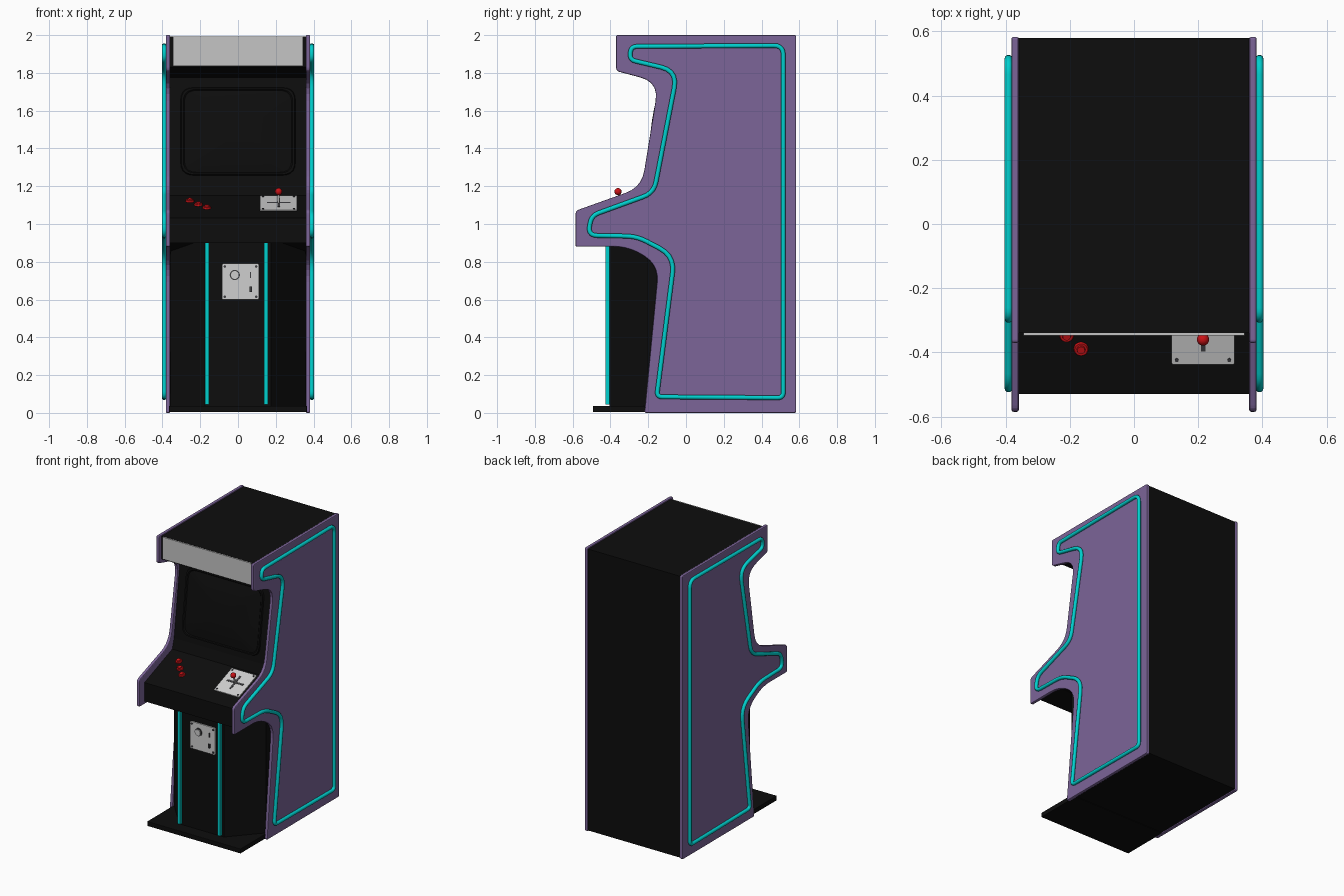
import bpy, bmesh, math
from mathutils import Vector, Matrix

if "Cube" in bpy.data.objects:
    bpy.data.objects.remove(bpy.data.objects["Cube"])


def material(name, rgb):
    m = bpy.data.materials.new(name)
    m.diffuse_color = (*rgb, 1)
    m.use_nodes = True
    m.node_tree.nodes["Principled BSDF"].inputs["Base Color"].default_value = m.diffuse_color
    return m


PURPLE = material("purple side", (0.20, 0.128, 0.315))
BLACK = material("cabinet black", (0.004, 0.004, 0.004))
CYAN = material("cyan tube", (0.0, 0.63, 0.62))
RED = material("control red", (0.60, 0.006, 0.008))
GREY = material("marquee grey", (0.56, 0.56, 0.56))
METAL = material("plate metal", (0.62, 0.62, 0.62))
DARK = material("dark fittings", (0.05, 0.05, 0.055))


def finish(name, bm, mat, matrix=None, smooth=False, bevel=0):
    bmesh.ops.recalc_face_normals(bm, faces=bm.faces)
    me = bpy.data.meshes.new(name)
    bm.to_mesh(me)
    bm.free()
    me.materials.append(mat)
    ob = bpy.data.objects.new(name, me)
    bpy.context.collection.objects.link(ob)
    if matrix is not None:
        ob.matrix_world = matrix
    if bevel:
        mod = ob.modifiers.new("soft edges", 'BEVEL')
        mod.width, mod.segments, mod.limit_method = bevel, 2, 'ANGLE'
    if smooth:
        bpy.ops.object.select_all(action='DESELECT')
        ob.select_set(True)
        bpy.context.view_layer.objects.active = ob
        bpy.ops.object.shade_smooth_by_angle(angle=math.radians(40))
    return ob


def rounded(corners, steps=5):
    """Round each (a, b, radius) corner of a closed outline."""
    out, n = [], len(corners)
    for i, (a, b, r) in enumerate(corners):
        p = Vector((a, b))
        if r == 0:
            out.append(p)
            continue
        u = Vector(corners[i - 1][:2]) - p
        v = Vector(corners[(i + 1) % n][:2]) - p
        t = min(r, u.length * 0.48, v.length * 0.48)
        s, e = p + u.normalized() * t, p + v.normalized() * t
        for k in range(steps + 1):
            f = k / steps
            out.append(s * (1 - f) ** 2 + p * (2 * f * (1 - f)) + e * f * f)
    return out


def prism(name, points, lo, hi, mat, axis='X', matrix=None, **kw):
    """Extrude an outline along x (outline is y,z) or z (outline is x,y)."""
    bm = bmesh.new()
    place = (lambda p, h: (h, p[0], p[1])) if axis == 'X' else (lambda p, h: (p[0], p[1], h))
    a = [bm.verts.new(place(p, lo)) for p in points]
    b = [bm.verts.new(place(p, hi)) for p in points]
    bm.faces.new(a)
    bm.faces.new(b)
    for i in range(len(a)):
        j = (i + 1) % len(a)
        bm.faces.new((a[i], a[j], b[j], b[i]))
    return finish(name, bm, mat, matrix, **kw)


def rect(cx, cy, w, h, r=0):
    return rounded([(cx + sx * w / 2, cy + sy * h / 2, r)
                    for sx, sy in ((-1, -1), (1, -1), (1, 1), (-1, 1))])


def plate(name, frame, cx, cy, w, h, lo, hi, mat, r=0, **kw):
    return prism(name, rect(cx, cy, w, h, r), lo, hi, mat, 'Z', frame, **kw)


def disc(name, frame, cx, cy, r, lo, hi, mat, r2=None, sides=20):
    bm = bmesh.new()
    bmesh.ops.create_cone(bm, cap_ends=True, segments=sides, radius1=r,
                          radius2=r if r2 is None else r2, depth=hi - lo,
                          matrix=Matrix.Translation((cx, cy, (lo + hi) / 2)))
    return finish(name, bm, mat, frame, smooth=True)


def frame(y, z, dy, dz):
    """Local x across, local y up the slope, local z out of the surface."""
    up = Vector((0, dy, dz)).normalized()
    out = Vector((1, 0, 0)).cross(up)
    m = Matrix((Vector((1, 0, 0)), up, out)).transposed().to_4x4()
    m.translation = (0, y, z)
    return m


# Side panels and their glowing tubes
side = rounded([(-0.37, 2.0, .01), (0.583, 2.0, .01), (0.583, 0, .01), (-0.22, 0, .01),
                (-0.145, 0.78, .13), (-0.30, 0.88, .10), (-0.585, 0.88, .01),
                (-0.585, 1.07, .02), (-0.235, 1.195, .09), (-0.145, 1.75, .10),
                (-0.37, 1.81, .02)])
tube = rounded([(-0.29, 1.94, .03), (0.515, 1.945, .05), (0.515, 0.08, .03),
                (-0.155, 0.085, .03), (-0.06, 0.83, .09), (-0.26, 0.935, .06),
                (-0.52, 0.94, .05), (-0.50, 1.045, .04), (-0.17, 1.165, .06),
                (-0.045, 1.81, .09), (-0.30, 1.87, .04)])
for s, label in ((-1, "left"), (1, "right")):
    prism(label + "_side_panel", side, s * 0.359, s * 0.382, PURPLE, bevel=0.006)
    cu = bpy.data.curves.new("tube path", 'CURVE')
    cu.dimensions, cu.bevel_depth, cu.bevel_resolution = '3D', 0.0125, 3
    sp = cu.splines.new('POLY')
    sp.points.add(len(tube) - 1)
    for pt, p in zip(sp.points, tube):
        pt.co = (s * 0.391, p.x, p.y, 1)
    sp.use_cyclic_u = True
    tmp = bpy.data.objects.new("tube path", cu)
    bpy.context.collection.objects.link(tmp)
    bpy.context.view_layer.update()
    me = bpy.data.meshes.new_from_object(tmp.evaluated_get(bpy.context.evaluated_depsgraph_get()))
    bpy.data.objects.remove(tmp)
    bm = bmesh.new()
    bm.from_mesh(me)
    finish(label + "_side_tube", bm, CYAN, smooth=True)

# Cabinet body between the panels, with hood, screen bezel and control deck
prism("cabinet_body", [(0.58, 0.008), (0.58, 1.993), (-0.34, 1.993), (-0.34, 1.83),
                       (-0.13, 1.775), (-0.20, 1.22), (-0.22, 1.15), (-0.53, 1.032),
                       (-0.53, 0.90), (-0.34, 0.90), (-0.15, 0.84), (-0.13, 0.76),
                       (-0.20, 0.008)], -0.36, 0.36, BLACK)
plate("marquee", frame(-0.34, 1.915, 0, 1), 0, 0, 0.69, 0.155, -0.005, 0.008, GREY)

# Domed screen
scr = frame(-0.166, 1.49, 0.07, 0.555)
outline = rect(0, 0, 0.61, 0.47, 0.07)
bm = bmesh.new()
rings = []
for f, h in ((1, -0.002), (0.985, 0.009), (0.95, 0.009), (0.93, 0.003),
             (0.75, 0.011), (0.5, 0.018), (0.25, 0.021)):
    rings.append([bm.verts.new((p.x * f, p.y * f, h)) for p in outline])
for a, b in zip(rings, rings[1:]):
    for i in range(len(a)):
        j = (i + 1) % len(a)
        bm.faces.new((a[i], a[j], b[j], b[i]))
bm.faces.new(rings[-1])
finish("screen", bm, BLACK, scr, smooth=True)

# Lower column with angled sides, and the foot board
prism("lower_column", [(-0.358, -0.15), (-0.358, -0.20), (-0.175, -0.405), (0.175, -0.405),
                       (0.358, -0.20), (0.358, -0.15)], 0.02, 0.91, BLACK, 'Z')
prism("foot_board", [(-0.365, -0.15), (-0.365, -0.493), (0.365, -0.493), (0.365, -0.15)],
      0.004, 0.037, BLACK, 'Z', bevel=0.004)
front = frame(-0.405, 0, 0, 1)
for x, label in ((-0.164, "left"), (0.148, "right")):
    plate(label + "_front_strip", front, x, 0.473, 0.02, 0.855, -0.004, 0.02, CYAN)

# Coin door: plate, lock ring, slots and corner bolts
plate("coin_plate", front, 0.013, 0.695, 0.196, 0.19, -0.002, 0.009, METAL, .01)
disc("coin_lock_ring", front, -0.017, 0.73, 0.027, 0.009, 0.016, DARK)
disc("coin_lock", front, -0.017, 0.73, 0.021, 0.009, 0.022, METAL)
plate("coin_slot", front, 0.066, 0.73, 0.007, 0.03, 0.009, 0.012, DARK)
plate("coin_return", front, 0.068, 0.655, 0.012, 0.028, 0.009, 0.018, DARK)
for sx in (-1, 1):
    for sy in (-1, 1):
        disc("coin_bolt", front, 0.013 + sx * 0.083, 0.695 + sy * 0.08, 0.007,
             0.009, 0.013, DARK, sides=10)

# Joystick plate with cross slot, bolts, stick and ball
deck = frame(-0.335, 1.106, 0.31, 0.118)
jx = 0.215
plate("joystick_plate", deck, jx, 0, 0.196, 0.215, -0.002, 0.007, METAL, .008)
plate("joystick_slot_across", deck, jx, 0, 0.125, 0.014, 0.007, 0.009, DARK)
plate("joystick_slot_along", deck, jx, 0, 0.014, 0.125, 0.007, 0.0088, DARK)
for sx in (-1, 1):
    for sy in (-1, 1):
        disc("joystick_bolt", deck, jx + sx * 0.082, sy * 0.092, 0.006, 0.007, 0.011,
             DARK, sides=10)
disc("joystick_shaft", deck, jx, 0, 0.006, 0.005, 0.06, METAL, sides=12)
bm = bmesh.new()
bmesh.ops.create_uvsphere(bm, u_segments=20, v_segments=12, radius=0.019,
                          matrix=Matrix.Translation((jx, 0, 0.07)))
finish("joystick_ball", bm, RED, deck, smooth=True)

# Three push buttons in a diagonal row
for x, y in ((-0.255, 0.042), (-0.21, -0.012), (-0.165, -0.058)):
    disc("button_collar", deck, x, y, 0.024, -0.002, 0.008, RED, 0.020)
    disc("button_cap", deck, x, y, 0.014, 0.006, 0.015, RED, 0.012)
